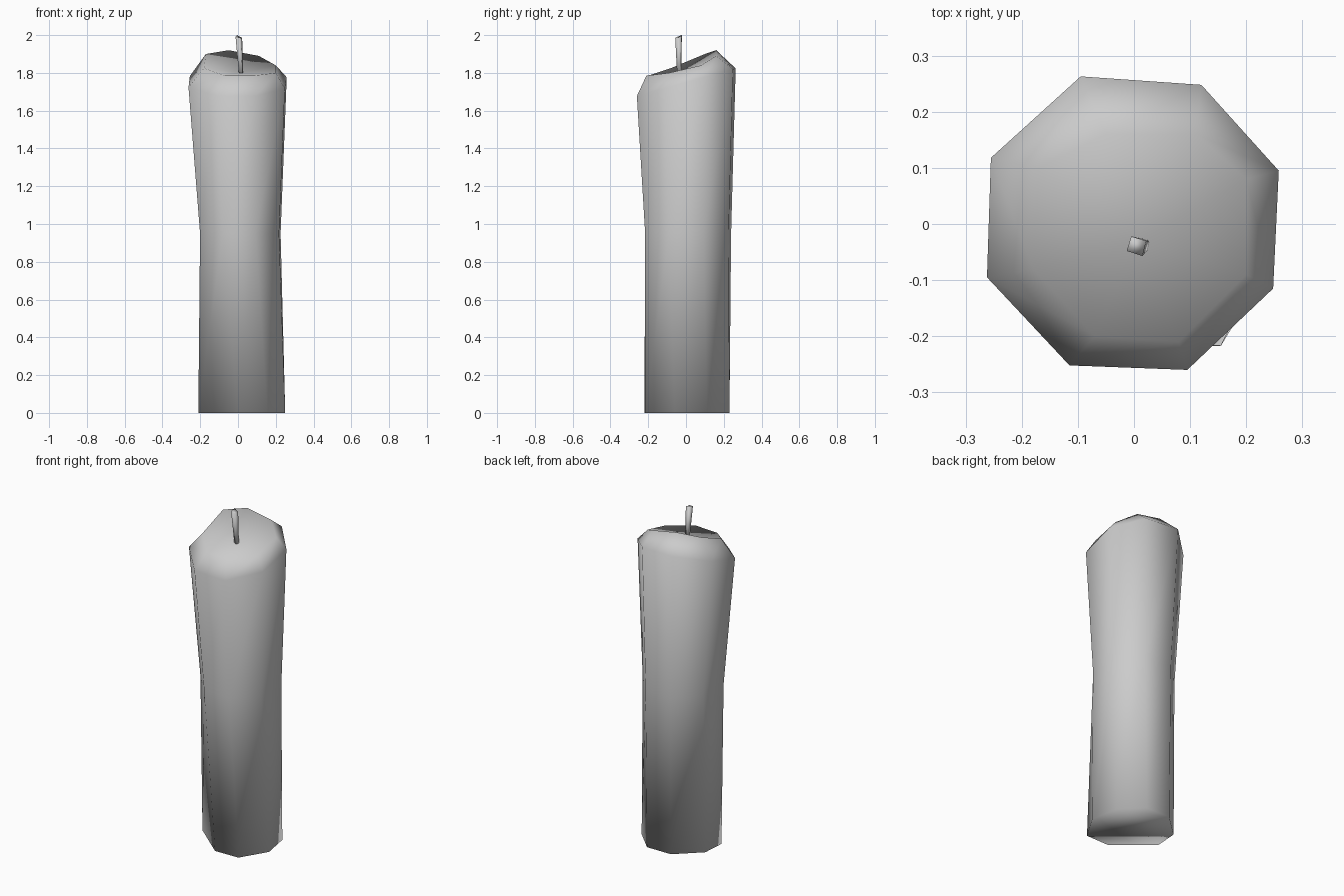
import bpy

cube = bpy.data.objects.get("Cube")
if cube:
    bpy.data.objects.remove(cube, do_unlink=True)


def make_material(name, rgb):
    mat = bpy.data.materials.new(name)
    mat.use_nodes = True
    colour = (*rgb, 1.0)
    mat.diffuse_color = colour
    mat.node_tree.nodes["Principled BSDF"].inputs["Base Color"].default_value = colour
    return mat


def loft(name, rings, mat, tip=None):
    """Skin rings of equal length; close the base, and the top with a face or a fan to tip."""
    n = len(rings[0])
    verts = [p for ring in rings for p in ring]
    faces = [tuple(reversed(range(n)))]
    for r in range(len(rings) - 1):
        for i in range(n):
            j = (i + 1) % n
            a, b = r * n, (r + 1) * n
            faces.append((a + i, a + j, b + j, b + i))
    last = (len(rings) - 1) * n
    if tip:
        verts.append(tip)
        faces += [(last + i, last + (i + 1) % n, last + n) for i in range(n)]
    else:
        faces.append(tuple(range(last, last + n)))
    mesh = bpy.data.meshes.new(name)
    mesh.from_pydata(verts, [], faces)
    mesh.materials.append(mat)
    for face in mesh.polygons:
        face.use_smooth = True
    obj = bpy.data.objects.new(name, mesh)
    bpy.context.collection.objects.link(obj)
    return obj


grey = make_material("wax grey", (0.6, 0.6, 0.6))

# Candle body: uneven eight-sided outlines, anticlockwise from the left side
base = [(0.23, 0.11), (0.10, 0.23), (-0.06, 0.23), (-0.20, 0.10),
        (-0.21, -0.04), (-0.15, -0.17), (0.0, -0.22), (0.155, -0.217)]
shoulder = [(0.258, 0.095), (0.12, 0.248), (-0.095, 0.263), (-0.255, 0.118),
            (-0.262, -0.095), (-0.115, -0.252), (0.095, -0.26), (0.248, -0.115)]
rim = [(0.20, 0.08, 1.84), (0.11, 0.16, 1.89), (-0.05, 0.16, 1.92), (-0.17, 0.10, 1.90),
       (-0.18, -0.08, 1.825), (-0.07, -0.20, 1.785), (0.08, -0.21, 1.785), (0.20, -0.09, 1.80)]

# The left front corner of the foot flares out
base[0] = (0.22, 0.11)
base.insert(0, (0.25, -0.06))
base.pop(6)

# Waist is a narrowed copy of the shoulder; the shoulder rises toward the back
waist = [(x * 0.82 + 0.014, y * 0.87 + 0.01, 0.95) for x, y in shoulder]
shoulder = [(x, y, 1.75 + 0.28 * y) for x, y in shoulder]
base = [(x, y, 0.0) for x, y in base]
base = base[1:] + base[:1]
loft("candle_body", [base, waist, shoulder, rim], grey, tip=(0.01, -0.03, 1.80))

# Wick: leaning four-sided stick, thicker at its top
wick_top = [(-0.013, -0.048, 1.99), (0.015, -0.057, 1.985),
            (0.022, -0.03, 1.985), (-0.005, -0.022, 2.0)]
wick_foot = [(0.018 + (x - 0.005) * 0.6, -0.036 + (y + 0.04) * 0.6, 1.77)
             for x, y, z in wick_top]
loft("wick", [wick_foot, wick_top], grey)
